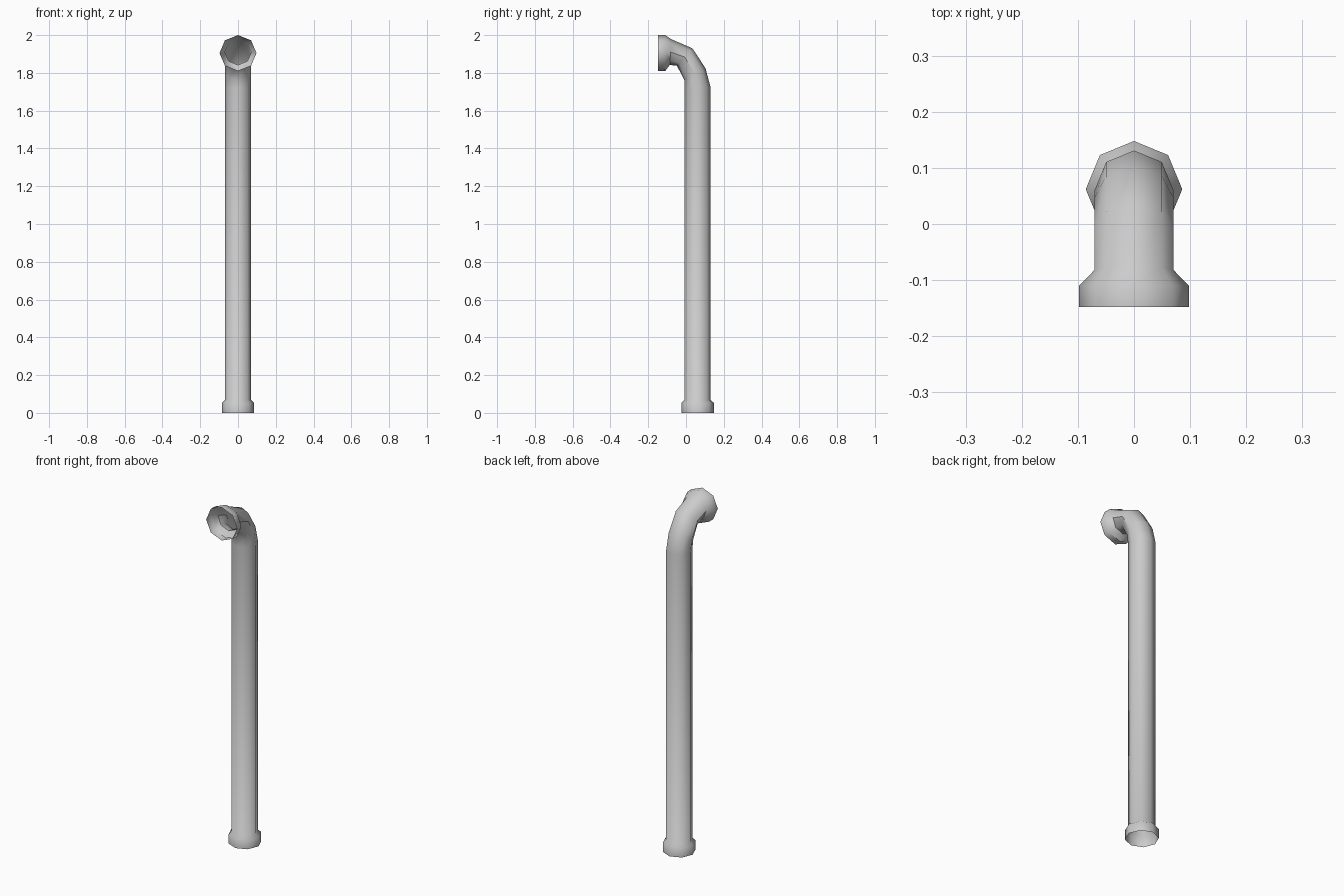
import bpy, bmesh, math
from mathutils import Vector

if "Cube" in bpy.data.objects:
    bpy.data.objects.remove(bpy.data.objects["Cube"])

SIDES = 8
# Pipe stations from base to outlet: outer (y, z), inner (y, z), half width in x
stations = [
    ((0.148, 0.00), (-0.024, 0.00), 0.086),    # base collar
    ((0.148, 0.053), (-0.024, 0.053), 0.086),
    ((0.131, 0.068), (-0.009, 0.068), 0.07),   # straight pipe
    ((0.131, 1.722), (-0.009, 1.722), 0.07),
    ((0.103, 1.825), (-0.009, 1.762), 0.07),   # elbow
    ((0.034, 1.930), (-0.048, 1.838), 0.07),
    ((-0.077, 1.978), (-0.086, 1.842), 0.07),  # outlet flare
    ((-0.110, 2.00), (-0.110, 1.81), 0.098),
    ((-0.148, 2.00), (-0.148, 1.81), 0.098),
]

# Open-ended single-walled pipe made of bridged octagonal rings
bm = bmesh.new()
rings = []
for outer, inner, rx in stations:
    a, b = Vector((0, *outer)), Vector((0, *inner))
    mid, half = (a + b) / 2, (a - b) / 2
    ring = []
    for i in range(SIDES):
        t = 2 * math.pi * i / SIDES
        ring.append(bm.verts.new(mid + half * math.cos(t) + Vector((rx * math.sin(t), 0, 0))))
    rings.append(ring)
for lo, hi in zip(rings, rings[1:]):
    for i in range(SIDES):
        j = (i + 1) % SIDES
        bm.faces.new((lo[j], lo[i], hi[i], hi[j]))

# Make the normals point outwards
bm.normal_update()
f = bm.faces[0] if bm.faces.ensure_lookup_table() is None else None
if f.normal.dot(f.calc_center_median() - Vector((0, 0.062, 0.03))) < 0:
    bmesh.ops.reverse_faces(bm, faces=bm.faces[:])

mesh = bpy.data.meshes.new("vent_pipe")
bm.to_mesh(mesh)
bm.free()
pipe = bpy.data.objects.new("vent_pipe", mesh)
bpy.context.collection.objects.link(pipe)
bpy.context.view_layer.objects.active = pipe
pipe.select_set(True)
bpy.ops.object.shade_smooth_by_angle(angle=math.radians(50))
